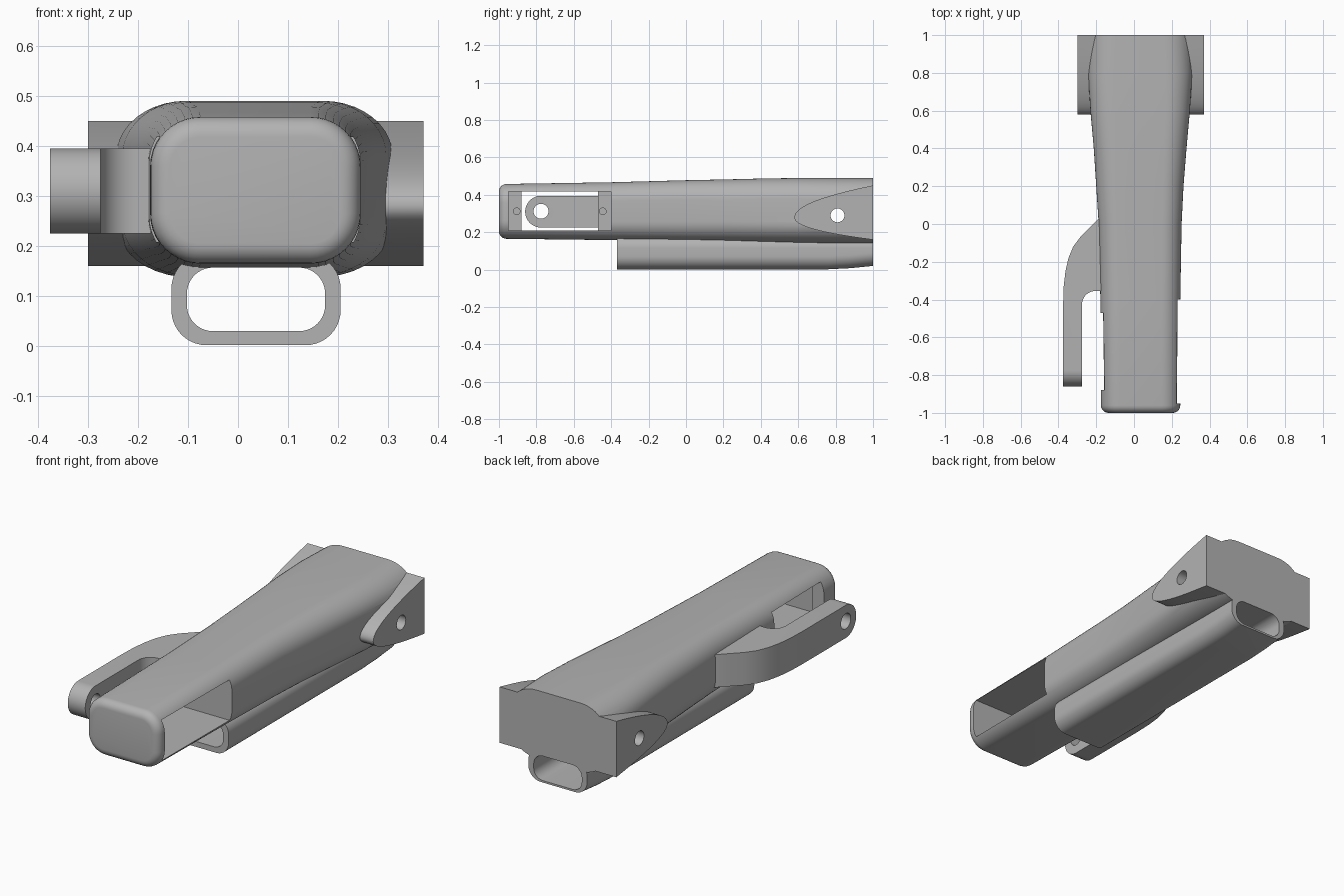
import bpy, bmesh
from math import sin, cos, pi, radians

if "Cube" in bpy.data.objects:
    bpy.data.objects.remove(bpy.data.objects["Cube"], do_unlink=True)

grey = bpy.data.materials.new("mid grey")
grey.use_nodes = True
COLOUR = (0.45, 0.45, 0.45, 1)
grey.diffuse_color = COLOUR
grey.node_tree.nodes["Principled BSDF"].inputs["Base Color"].default_value = COLOUR


def loft(name, rings):
    """Closed solid through rings that share a point count."""
    bm = bmesh.new()
    loops = [[bm.verts.new(p) for p in ring] for ring in rings]
    n = len(loops[0])
    for a, b in zip(loops, loops[1:]):
        for i in range(n):
            j = (i + 1) % n
            bm.faces.new((a[i], a[j], b[j], b[i]))
    bm.faces.new(loops[0])
    bm.faces.new(loops[-1])
    bmesh.ops.recalc_face_normals(bm, faces=bm.faces)
    mesh = bpy.data.meshes.new(name)
    bm.to_mesh(mesh)
    bm.free()
    mesh.materials.append(grey)
    obj = bpy.data.objects.new(name, mesh)
    bpy.context.collection.objects.link(obj)
    return obj


def prism_x(name, pts, lo, hi):
    return loft(name, [[(x, y, z) for y, z in pts] for x in (lo, hi)])


def prism_z(name, pts, lo, hi):
    return loft(name, [[(x, y, z) for x, y in pts] for z in (lo, hi)])


def arc(cx, cy, r, start, end, steps):
    return [(cx + r * cos(radians(start + (end - start) * i / steps)),
             cy + r * sin(radians(start + (end - start) * i / steps)))
            for i in range(steps + 1)]


def rounded_ring(y, x0, x1, z0, z1, rx, rz):
    """Rounded rectangle across the length of the model."""
    ring = []
    corners = ((x1 - rx, z1 - rz), (x0 + rx, z1 - rz), (x0 + rx, z0 + rz), (x1 - rx, z0 + rz))
    for k, (cx, cz) in enumerate(corners):
        for i in range(11):
            a = (k + i / 10) * pi / 2
            ring.append((cx + rx * cos(a), y, cz + rz * sin(a)))
    return ring


def box(x0, x1, y0, y1, z0, z1):
    return prism_x("cutter", [(y0, z0), (y1, z0), (y1, z1), (y0, z1)], x0, x1)


def pin(y, z, r, lo, hi):
    return prism_x("cutter", arc(y, z, r, 0, 348.75, 31), lo, hi)


def combine(obj, other, mode="DIFFERENCE"):
    """Bake one boolean and drop the helper."""
    mod = obj.modifiers.new("bool", "BOOLEAN")
    mod.operation, mod.object, mod.solver = mode, other, "EXACT"
    dg = bpy.context.evaluated_depsgraph_get()
    dg.update()
    mesh = bpy.data.meshes.new_from_object(obj.evaluated_get(dg))
    obj.modifiers.clear()
    obj.data = mesh
    bpy.data.objects.remove(other, do_unlink=True)


# Main body: rounded front end, flaring towards the back
stations = [
    (-0.96, -0.175, 0.245, 0.165, 0.458, 0.10),
    (-0.40, -0.178, 0.245, 0.158, 0.467, 0.10),
    (0.00, -0.187, 0.252, 0.153, 0.478, 0.105),
    (0.20, -0.200, 0.262, 0.150, 0.482, 0.11),
    (0.40, -0.213, 0.278, 0.146, 0.487, 0.12),
    (0.60, -0.231, 0.296, 0.142, 0.490, 0.13),
    (0.80, -0.243, 0.309, 0.139, 0.490, 0.14),
    (1.00, -0.235, 0.300, 0.137, 0.490, 0.14),
]
rings = []
for i in range(6):
    a = i / 6 * pi / 2
    d = 0.04 * (1 - sin(a))
    rings.append(rounded_ring(-0.96 - 0.04 * cos(a), -0.175 + d, 0.245 - d,
                              0.165 + d, 0.458 - d, 0.10 - d, 0.10 - d))
rings += [rounded_ring(y, x0, x1, z0, z1, r, min(r, 0.11)) for y, x0, x1, z0, z1, r in stations]
body = loft("body", rings)

# Side ears at the back, one block with a rounded nose
steps = [(i / 16) ** 2 for i in range(17)]
upper = [(0.58 + 0.42 * t, 0.28 + 0.17 * t ** 0.5) for t in steps]
lower = [(0.58 + 0.42 * t, 0.28 - 0.12 * t ** 0.45) for t in steps]
combine(body, prism_x("ears", lower[:0:-1] + upper, -0.30, 0.37), "UNION")

# Pivot hole, side pocket with two bosses, and boss holes
combine(body, pin(0.81, 0.29, 0.037, -0.5, 0.5))
combine(body, box(-0.11, 0.5, -0.95, -0.40, 0.208, 0.418))
combine(body, box(-0.5, 0.0, -0.88, -0.47, 0.208, 0.418))
for y in (-0.905, -0.445):
    combine(body, pin(y, 0.312, 0.018, -0.15, -0.05))

# Sleeve under the body, open at both ends
sleeve = loft("under_sleeve", [rounded_ring(y, -0.133, 0.205, z, 0.185, 0.07, 0.07)
                               for y, z in ((-0.37, 0.002), (0.76, 0.002), (0.88, 0.008), (1.0, 0.02))])


def channel():
    return loft("cutter", [rounded_ring(y, -0.102, 0.174, 0.03, 0.157, 0.052, 0.052)
                           for y in (-0.6, 1.1)])


combine(sleeve, channel())
combine(body, channel())

# Curved lever on the right side with a rounded, drilled tip
outer = [(-0.375, -0.42), (-0.372, -0.33), (-0.363, -0.25), (-0.347, -0.18), (-0.322, -0.12),
         (-0.285, -0.07), (-0.235, -0.02), (-0.187, 0.03), (-0.15, 0.05)]
inner = [(-0.15, -0.355)] + arc(-0.205, -0.425, 0.07, 90, 180, 10)
lever = prism_z("lever", outer + inner + [(-0.275, -0.9), (-0.375, -0.9)], 0.2, 0.42)
tip = arc(-0.775, 0.31, 0.085, 90, 270, 24) + [(0.2, 0.225), (0.2, 0.395)]
combine(lever, prism_x("tip_shape", tip, -0.6, 0.1), "INTERSECT")
combine(lever, pin(-0.775, 0.312, 0.04, -0.6, -0.2))

for obj in (body, sleeve, lever):
    bpy.ops.object.select_all(action="DESELECT")
    obj.select_set(True)
    bpy.context.view_layer.objects.active = obj
    bpy.ops.object.shade_smooth_by_angle(angle=radians(30))
